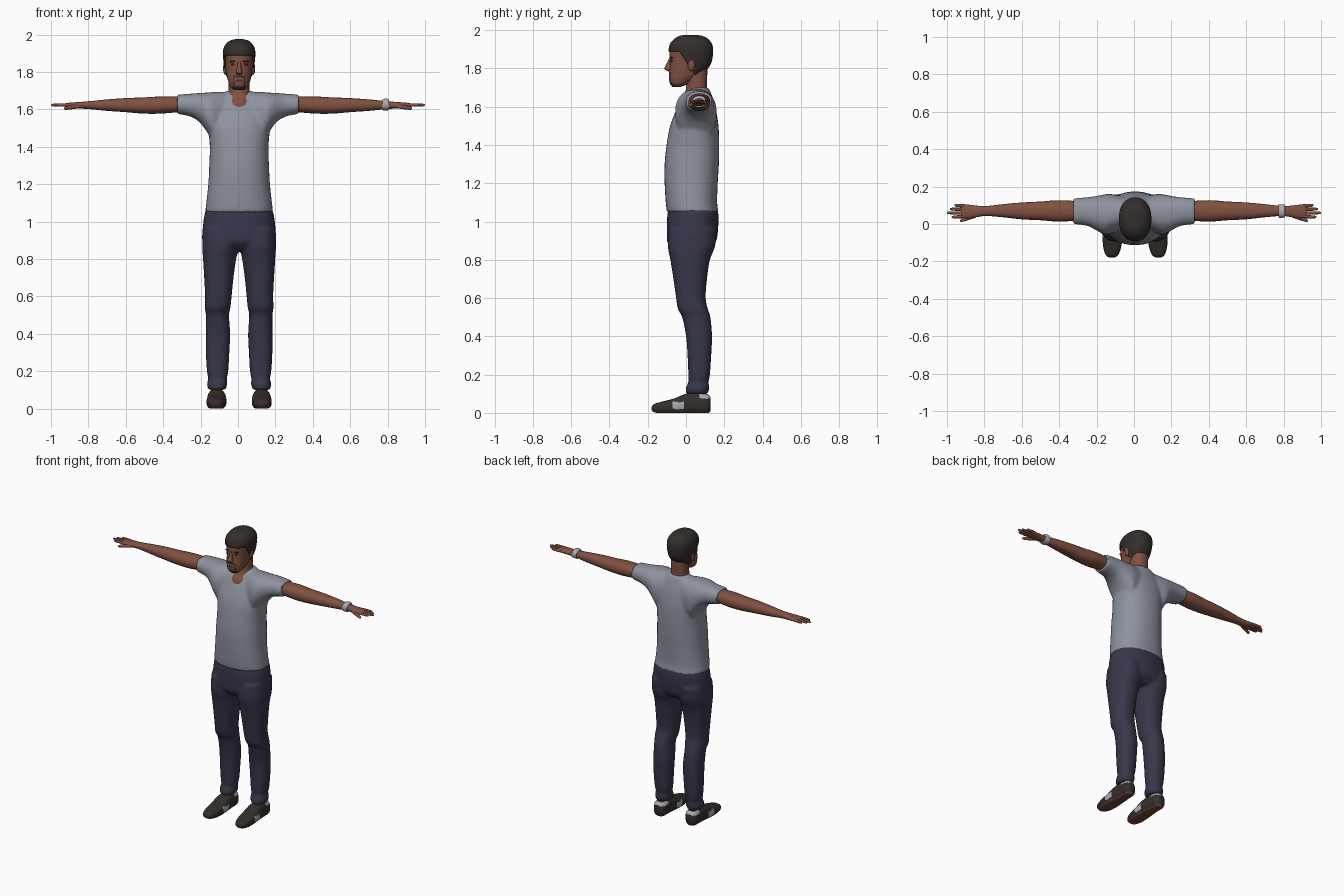
import bpy, bmesh, math
from mathutils import Vector

cube = bpy.data.objects.get("Cube")
if cube:
    bpy.data.objects.remove(cube, do_unlink=True)

SHIFT = 0.006  # the trunk stands slightly toward its own left


def material(name, *rgb):
    mat = bpy.data.materials.new(name)
    mat.use_nodes = True
    mat.diffuse_color = (*rgb, 1)
    shader = next(n for n in mat.node_tree.nodes if n.type == "BSDF_PRINCIPLED")
    shader.inputs["Base Color"].default_value = (*rgb, 1)
    shader.inputs["Roughness"].default_value = 0.8
    return mat


skin = material("skin", .22, .082, .052)
dark_skin = material("shaded skin", .09, .03, .02)
shirt_grey = material("shirt grey", .27, .29, .34)
denim = material("dark denim", .038, .038, .07)
hair_brown = material("dark hair", .034, .027, .025)
shoe_brown = material("shoe brown", .036, .027, .024)
sole_brown = material("sole brown", .15, .055, .035)
pale_grey = material("pale grey", .4, .42, .46)


def select(objects):
    bpy.ops.object.select_all(action="DESELECT")
    for obj in objects:
        obj.select_set(True)
    bpy.context.view_layer.objects.active = objects[0]


def finish(obj, *mats):
    obj.data.materials.clear()
    for mat in mats:
        obj.data.materials.append(mat)
    select([obj])
    bpy.ops.object.shade_smooth_by_angle(angle=math.radians(50))
    return obj


def make_object(name, bm, *mats):
    mesh = bpy.data.meshes.new(name)
    bmesh.ops.recalc_face_normals(bm, faces=bm.faces)
    bm.to_mesh(mesh)
    bm.free()
    obj = bpy.data.objects.new(name, mesh)
    bpy.context.collection.objects.link(obj)
    return finish(obj, *mats)


def spline(p, q, r, s, t):
    """Smooth blend between rings q and r."""
    return [(2 * b + (c - a) * t + (2 * a - 5 * b + 4 * c - d) * t * t
             + (3 * b - a - 3 * c + d) * t ** 3) / 2 for a, b, c, d in zip(p, q, r, s)]


def loft(name, mats, axis, rings, side=1, shift=0, n=32, steps=4, power=2.25):
    """Skin rounded rings: (place on axis, low and high of both other axes)."""
    k = "xyz".index(axis)
    i, j = [d for d in range(3) if d != k]
    path = []
    for s in range(len(rings) - 1):
        around = [rings[min(max(s + o, 0), len(rings) - 1)] for o in (-1, 0, 1, 2)]
        path += [spline(*around, t / steps) for t in range(steps)]
    path.append(rings[-1])
    bm = bmesh.new()
    loops = []
    for place, a0, a1, b0, b1 in path:
        loop = []
        for v in range(n):
            angle = math.tau * v / n
            c, s = [math.copysign(abs(f) ** (2 / power), f)
                    for f in (math.cos(angle), math.sin(angle))]
            co = Vector()
            co[k] = place
            co[i] = (a0 + a1) / 2 + c * (a1 - a0) / 2
            co[j] = (b0 + b1) / 2 + s * (b1 - b0) / 2
            co.x = co.x * side + shift
            loop.append(bm.verts.new(co))
        loops.append(loop)
    for low, high in zip(loops, loops[1:]):
        for v in range(n):
            w = (v + 1) % n
            bm.faces.new((low[v], low[w], high[w], high[v]))
    bm.faces.new(loops[0])
    bm.faces.new(loops[-1])
    return make_object(name, bm, *mats)


def ball(name, mat, place, size):
    bm = bmesh.new()
    bmesh.ops.create_uvsphere(bm, u_segments=20, v_segments=12, radius=1)
    for v in bm.verts:
        v.co = Vector(place) + v.co * Vector(size)
    return make_object(name, bm, mat)


def fuse(name, parts, mat, voxel=0.009):
    """Merge overlapping closed parts into one soft garment."""
    select(parts)
    bpy.ops.object.join()
    obj = parts[0]
    obj.name = obj.data.name = name
    remesh = obj.modifiers.new("Remesh", "REMESH")
    remesh.mode = "VOXEL"
    remesh.voxel_size = voxel
    soften = obj.modifiers.new("Soften", "SMOOTH")
    soften.iterations = 5
    for mod in (remesh, soften):
        bpy.ops.object.modifier_apply(modifier=mod.name)
    return finish(obj, mat)


def paint(obj, index, rule):
    for face in obj.data.polygons:
        if rule(face.center, face.normal):
            face.material_index = index


def even(rings):
    """Expand (z, half width, front, back) into full rings."""
    return [(z, -w, w, f, b) for z, w, f, b in rings]


# Shirt: trunk and two sleeves
trunk = even([(1.05, .182, -.1, .17), (1.1, .176, -.106, .163), (1.2, .165, -.112, .166),
              (1.3, .16, -.112, .172), (1.4, .157, -.102, .174), (1.5, .165, -.083, .17),
              (1.58, .16, -.052, .158), (1.64, .13, -.02, .142), (1.685, .09, .01, .125),
              (1.7, .06, .025, .115)])
sleeve = [(.02, 0, .14, 1.46, 1.69), (.12, -.05, .16, 1.42, 1.693), (.16, -.055, .158, 1.47, 1.69),
          (.2, -.035, .15, 1.525, 1.688), (.25, -.01, .143, 1.56, 1.684),
          (.325, 0, .137, 1.576, 1.679)]
parts = [loft("trunk", [shirt_grey], "z", trunk, shift=SHIFT)]
parts += [loft("sleeve", [shirt_grey], "x", sleeve, side) for side in (1, -1)]
fuse("shirt", parts, shirt_grey)

# Trousers: hips and two legs
hips = even([(1.07, .176, -.09, .163), (1.03, .187, -.098, .17), (.95, .196, -.1, .167),
             (.89, .195, -.097, .155), (.85, .15, -.06, .12)])
leg = [(.96, .01, .192, -.09, .16), (.87, .004, .197, -.095, .152), (.8, .016, .193, -.082, .125),
       (.7, .03, .187, -.066, .11), (.6, .04, .182, -.052, .103), (.54, .046, .184, -.042, .115),
       (.5, .054, .178, -.02, .128), (.4, .048, .178, 0, .136), (.3, .052, .178, .008, .132),
       (.2, .058, .172, .012, .125), (.16, .066, .165, .012, .118), (.135, .063, .172, 0, .122),
       (.1, .072, .166, -.002, .115)]
parts = [loft("hips", [denim], "z", hips, shift=SHIFT)]
parts += [loft("leg", [denim], "z", leg, side, SHIFT) for side in (1, -1)]
fuse("trousers", parts, denim)

# Neck, flaring out through the round neckline
neck = even([(1.58, .075, -.04, .12), (1.62, .07, -.034, .12), (1.645, .064, -.026, .118),
             (1.67, .058, -.008, .113), (1.71, .056, .002, .11), (1.8, .057, 0, .112)])
loft("neck", [skin], "z", neck, shift=SHIFT)

# Head with beard and moustache
skull = [(1.703, .024, -.07, -.03), (1.718, .044, -.083, .01), (1.745, .057, -.089, .05),
         (1.775, .065, -.088, .09), (1.81, .071, -.084, .118), (1.85, .075, -.085, .13),
         (1.89, .078, -.085, .133), (1.92, .074, -.078, .127), (1.947, .058, -.056, .106),
         (1.962, .036, -.03, .078), (1.968, .012, -.004, .05)]
head = loft("head", [skin, hair_brown, dark_skin], "z", even(skull), shift=SHIFT, n=64, steps=6)


def beard(c, normal):
    x = abs(c.x - SHIFT)
    moustache = x < .03 and 1.768 < c.z < 1.78
    chin = c.z < 1.728 and x < .035
    edge = .024 < x < .032 and c.z < 1.78
    return c.y < -.04 and (moustache or chin or edge)


paint(head, 1, beard)
paint(head, 2, lambda c, n: c.y < -.06 and abs(c.x - SHIFT) < .018 and 1.75 < c.z < 1.758)

# Hair: a shell around the skull, cut along the hairline
grown = [(z + .007, w + .009, f - .006, b + .009) for z, w, f, b in skull]
hair = loft("hair", [hair_brown], "z", even(grown), shift=SHIFT, n=48)
BROW, NAPE, SLOPE = 1.888, 1.755, 1.5
bm = bmesh.new()
bm.from_mesh(hair.data)
for point, normal in (((0, 0, BROW), (0, 0, 1)), ((0, 0, NAPE), (0, 0, 1)),
                      ((0, -.035, BROW), (0, SLOPE, 1))):
    bmesh.ops.bisect_plane(bm, geom=bm.verts[:] + bm.edges[:] + bm.faces[:],
                           plane_co=point, plane_no=normal)
bare = []
for face in bm.faces:
    c = face.calc_center_median()
    if c.z < max(NAPE, min(BROW, BROW - SLOPE * (c.y + .035))):
        bare.append(face)
bmesh.ops.delete(bm, geom=bare, context="FACES")
bm.to_mesh(hair.data)
bm.free()
solid = hair.modifiers.new("Thickness", "SOLIDIFY")
solid.thickness = .014
solid.offset = -1

# Face details
nose = even([(1.784, .01, -.09, -.07), (1.797, .018, -.113, -.07), (1.822, .011, -.104, -.07),
             (1.852, .008, -.089, -.07)])
loft("nose", [skin], "z", nose, shift=SHIFT, n=20)
for side, word in ((1, "left"), (-1, "right")):
    def at(x):
        return side * x + SHIFT
    ball(word + "_ear", skin, (at(.075), .028, 1.818), (.011, .019, .032))
    ball(word + "_eye", dark_skin, (at(.03), -.073, 1.84), (.014, .008, .006))
    ball(word + "_brow", hair_brown, (at(.031), -.075, 1.856), (.02, .009, .004))

# Arms, hands and shoes
arm = [(.27, .02, .12, 1.59, 1.667), (.4, .013, .127, 1.578, 1.669), (.5, .02, .12, 1.577, 1.664),
       (.6, .025, .115, 1.585, 1.66), (.7, .036, .106, 1.592, 1.653), (.79, .043, .096, 1.601, 1.644),
       (.84, .037, .098, 1.604, 1.64), (.88, .031, .103, 1.608, 1.637), (.915, .033, .102, 1.613, 1.634),
       (.925, .045, .09, 1.618, 1.63)]
shoe = [(-.179, .11, .138, .014, .032), (-.165, .09, .158, .003, .047), (-.12, .074, .171, -.004, .06),
        (-.06, .068, .174, -.005, .076), (0, .07, .17, -.005, .1), (.06, .076, .165, -.005, .106),
        (.11, .08, .162, -.004, .1), (.129, .1, .145, .01, .08)]


def finger(name, side, start, end, r):
    rings = []
    for t, scale in ((0, 1), (.5, 1), (.9, .8), (1, .3)):
        x, y, z = Vector(start).lerp(Vector(end), t)
        rings.append((x, y - r * scale, y + r * scale, z - r * scale, z + r * scale))
    loft(name, [skin], "x", rings, side, n=12, power=2)


def patch(c, n):
    side_badge = -.07 < c.y < -.01 and .02 < c.z < .058 and abs(n.x) > .5
    heel_tab = c.y > .07 and .075 < c.z < .096
    return side_badge or heel_tab


for side, word in ((1, "left"), (-1, "right")):
    loft(word + "_arm", [skin], "x", arm, side)
    tips = [("little", .096, .1, .96), ("ring", .077, .08, .985),
            ("middle", .058, .06, 1), ("index", .041, .037, .975)]
    for label, y0, y1, reach in tips:
        finger(f"{word}_{label}_finger", side, (.89, y0, 1.623), (reach, y1, 1.623), .0088)
    finger(word + "_thumb", side, (.845, .045, 1.618), (.93, .017, 1.605), .011)
    foot = loft(word + "_shoe", [shoe_brown, sole_brown, pale_grey], "y", shoe, side, SHIFT,
                steps=6, power=2.6)
    for v in foot.data.vertices:
        v.co.z = max(v.co.z, 0)
    paint(foot, 2, patch)
    paint(foot, 1, lambda c, n: c.z < .01)

# Wrist watch on the left arm
watch = [(.772, .036, .102, 1.596, 1.65), (.78, .033, .105, 1.594, 1.656),
         (.8, .034, .104, 1.595, 1.657), (.808, .037, .101, 1.598, 1.648)]
loft("wrist_watch", [pale_grey], "x", watch)
